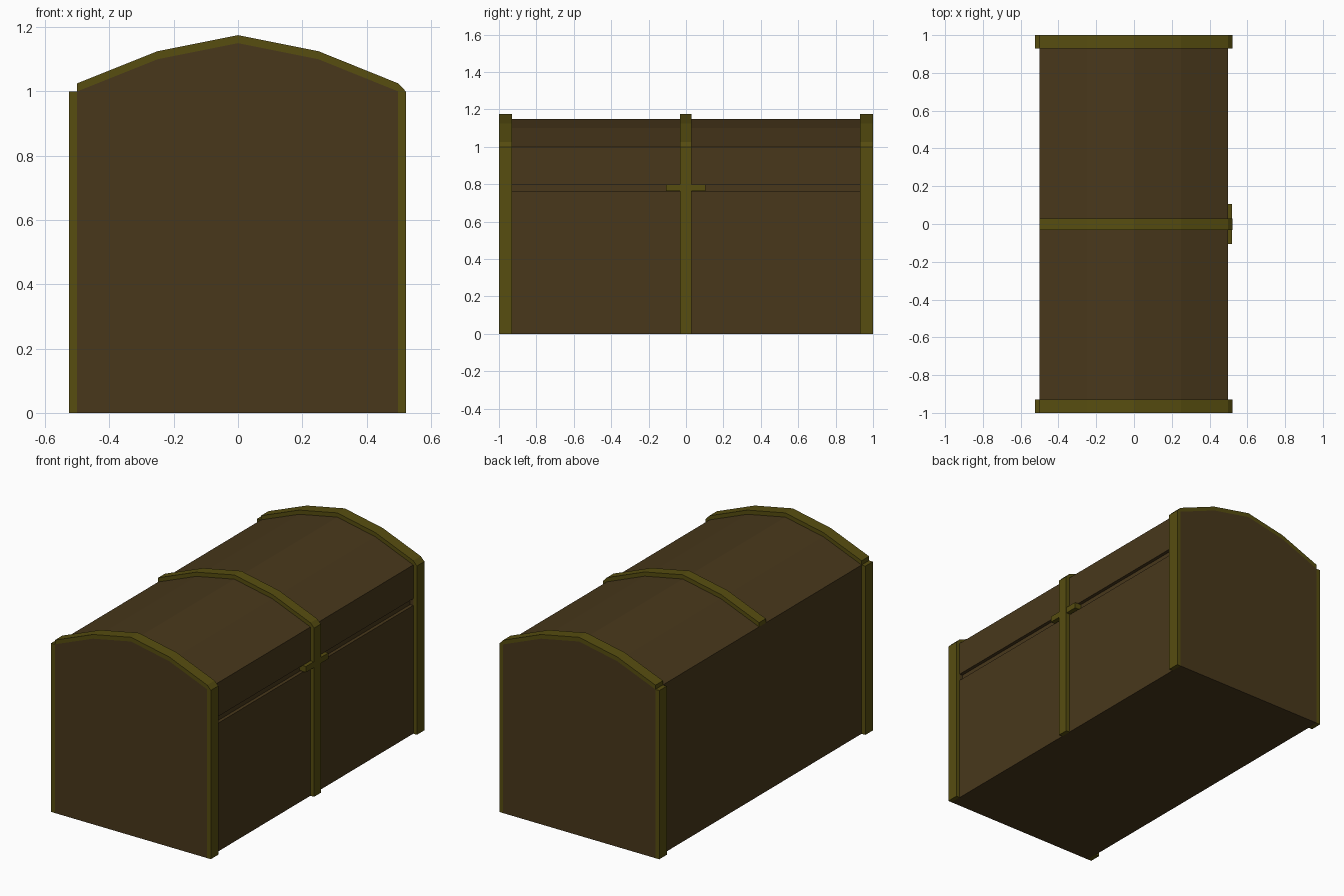
import bpy, bmesh

if "Cube" in bpy.data.objects:
    bpy.data.objects.remove(bpy.data.objects["Cube"])


def material(name, color):
    m = bpy.data.materials.new(name)
    m.diffuse_color = (*color, 1)
    m.use_nodes = True
    m.node_tree.nodes["Principled BSDF"].inputs["Base Color"].default_value = m.diffuse_color
    return m


wood = material("wood", (0.065, 0.039, 0.011))
brass = material("brass", (0.095, 0.075, 0.005))


def extrude(name, profile, y0, y1, mat=None):
    """Extrude an x-z outline from y0 to y1."""
    bm = bmesh.new()
    face = bm.faces.new([bm.verts.new((x, y0, z)) for x, z in profile])
    ext = bmesh.ops.extrude_face_region(bm, geom=[face])["geom"]
    verts = [v for v in ext if isinstance(v, bmesh.types.BMVert)]
    bmesh.ops.translate(bm, verts=verts, vec=(0, y1 - y0, 0))
    bmesh.ops.recalc_face_normals(bm, faces=bm.faces)
    me = bpy.data.meshes.new(name)
    bm.to_mesh(me)
    bm.free()
    ob = bpy.data.objects.new(name, me)
    bpy.context.collection.objects.link(ob)
    if mat:
        me.materials.append(mat)
    return ob


def rect(x0, x1, z0, z1):
    return [(x0, z0), (x1, z0), (x1, z1), (x0, z1)]


RIGHT, OUT, T = 0.498, 0.522, 0.025
arch = [(RIGHT, 1.0), (0.25, 1.1), (0, 1.15), (-0.25, 1.1), (-0.5, 1.0)]

# Chest body with arched lid
body = extrude("chest_body", [(-0.5, 0), (RIGHT, 0)] + arch, -1, 1, wood)

# Lid seam groove on the right side, between the straps
bpy.context.view_layer.objects.active = body
for y0, y1 in ((-0.93, -0.03), (0.03, 0.93)):
    cutter = extrude("groove_cutter", rect(0.478, 0.6, 0.76, 0.80), y0, y1)
    cutter.hide_render = True
    mod = body.modifiers.new("groove", "BOOLEAN")
    mod.operation = "DIFFERENCE"
    mod.solver = "EXACT"
    mod.object = cutter
    bpy.ops.object.modifier_apply(modifier=mod.name)
    bpy.data.objects.remove(cutter)

# Straps: up the right side and over the lid
outer = [(x, z + T) for x, z in arch]
strap = [(RIGHT, 0), (OUT, 0), (OUT, 1.0)] + outer + arch[::-1]
for name, y0, y1 in (("front_strap", -1, -0.93),
                     ("middle_strap", -0.033, 0.03),
                     ("back_strap", 0.93, 1)):
    extrude(name, strap, y0, y1, brass)

# Left corner posts
for name, y0, y1 in (("front_left_post", -1, -0.93), ("back_left_post", 0.93, 1)):
    extrude(name, rect(-0.525, -0.5, 0, 1), y0, y1, brass)

# Latch crossing the middle strap
extrude("latch", rect(0.478, 0.52, 0.765, 0.80), -0.107, 0.105, brass)
